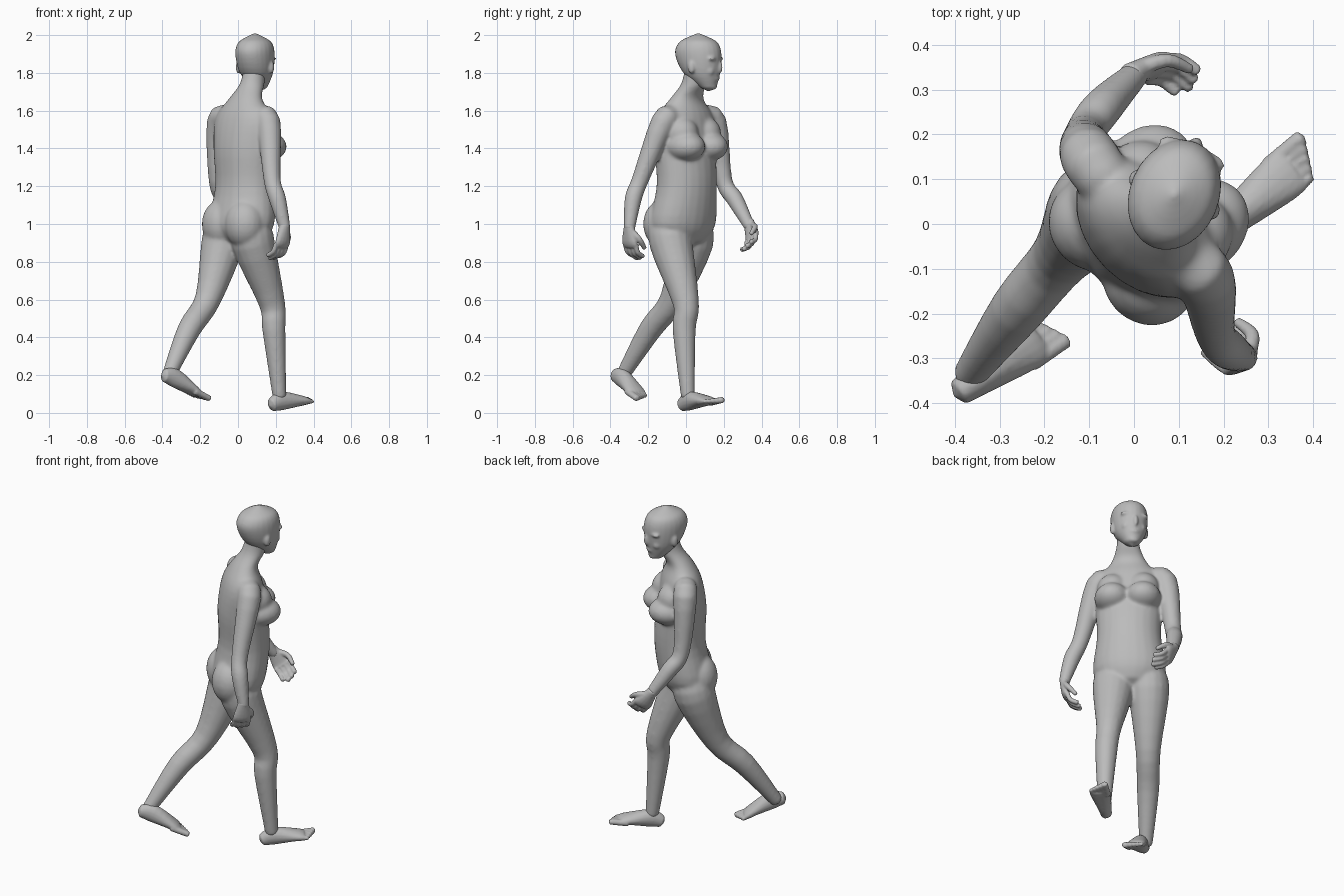
import bpy, bmesh, math
from mathutils import Vector, Matrix

old = bpy.data.objects.get("Cube")
if old:
    bpy.data.objects.remove(old)

skin = bpy.data.materials.new("plain_grey")
GREY = (.5, .5, .5, 1)
skin.diffuse_color = GREY
skin.use_nodes = True
skin.node_tree.nodes["Principled BSDF"].inputs["Base Color"].default_value = GREY

bm = bmesh.new()
UP = Vector((0, 0, 1))
TURN = Matrix.Rotation(math.radians(45), 4, 'Z')       # the walk heads diagonally
FORWARD = TURN @ Vector((1, 0, 0))
LEFT = TURN @ Vector((0, 1, 0))
SIDES = (-1, 1)


def spline(rows, steps=4):
    """Smooth curve through all the numbers of the given rows."""
    padded = [rows[0], *rows, rows[-1]]
    result = []
    for before, start, end, after in zip(padded, padded[1:], padded[2:], padded[3:]):
        for step in range(steps):
            t = step / steps
            ease = t * t * (3 - 2 * t)
            leave, arrive = t * (1 - t) ** 2 / 2, t * t * (t - 1) / 2
            result.append([p + (q - p) * ease + (q - o) * leave + (r - p) * arrive
                           for o, p, q, r in zip(before, start, end, after)])
    return result + [rows[-1]]


def tube(rings, front, sides=16, level=False):
    """Loft ellipses (centre, half width, half depth) along a smooth path, with rounded ends."""
    rows = spline([(*centre, width, depth) for centre, width, depth in rings])
    points = [Vector(row[:3]) for row in rows]
    loops, axes = [], []
    for i, (*_, width, depth) in enumerate(rows):
        axis = (points[min(i + 1, len(points) - 1)] - points[max(i - 1, 0)]).normalized()
        if level:
            axis = UP
        ahead = (front - axis * front.dot(axis)).normalized()
        across = axis.cross(ahead)
        angles = [k * math.tau / sides for k in range(sides)]
        axes.append(axis)
        loops.append([bm.verts.new(points[i] + across * width * math.cos(angle)
                                   + ahead * depth * math.sin(angle)) for angle in angles])
    for low, high in zip(loops, loops[1:]):
        for k in range(sides):
            bm.faces.new((low[k - 1], low[k], high[k], high[k - 1]))
    for end, sign in ((0, -1), (-1, 1)):
        tip = bm.verts.new(points[end] + axes[end] * sign * min(rows[end][3:]) / 2)
        for k in range(sides):
            bm.faces.new((loops[end][k - 1], loops[end][k], tip))


def limb(path, radii):
    tube([(point, radius, radius) for point, radius in zip(path, radii)], FORWARD)


def blob(frame, centre, size):
    """Ellipsoid in a local frame."""
    place = frame @ Matrix.Translation(centre) @ Matrix.Diagonal((*size, 1))
    bmesh.ops.create_uvsphere(bm, u_segments=20, v_segments=12, radius=1, matrix=place)


def finish(name, voxel, rounds):
    """Fuse what has been built so far into one soft skin, then start afresh."""
    bmesh.ops.recalc_face_normals(bm, faces=bm.faces)
    mesh = bpy.data.meshes.new(name)
    bm.to_mesh(mesh)
    bm.clear()
    mesh.materials.append(skin)
    part = bpy.data.objects.new(name, mesh)
    bpy.context.collection.objects.link(part)
    fuse = part.modifiers.new("fuse", 'REMESH')
    fuse.mode = 'VOXEL'
    fuse.voxel_size = voxel
    fuse.use_smooth_shade = True
    soften = part.modifiers.new("soften", 'SMOOTH')
    soften.factor = .5
    soften.iterations = rounds


# Torso and neck: forward, height, half width, half depth
trunk = Matrix.Translation(LEFT * -.025) @ TURN
torso = [(0, .91, .13, .1), (0, 1, .2, .145), (.03, 1.2, .177, .14), (.02, 1.4, .185, .135),
         (.02, 1.56, .185, .11), (.03, 1.66, .105, .073), (.08, 1.74, .065, .067), (.1, 1.82, .06, .06)]
tube([(trunk @ Vector((ahead, 0, height)), width, depth) for ahead, height, width, depth in torso],
     FORWARD, 24, level=True)
for side in SIDES:
    blob(trunk, (.1, side * .085, 1.41), (.12, .1, .08))         # bust
    blob(trunk, (.07, side * .085, 1.48), (.1, .09, .09))        # upper chest
    blob(trunk, (-.06, side * .085, 1), (.105, .11, .13))        # buttock

# Arms: inner shoulder, shoulder, elbow, forearm, wrist
ARM = (.06, .066, .046, .046, .03)
limb([(.1, -.07, 1.56), (.16, -.12, 1.54), (.18, -.24, 1.24), (.21, -.28, 1.13), (.25, -.3, .97)], ARM)
limb([(-.05, .08, 1.56), (-.1, .15, 1.54), (-.11, .2, 1.23), (-.07, .26, 1.13), (.01, .34, .98)], ARM)

# Legs: hip, thigh, knee, calf, ankle; the right one planted, the left one trailing
LEG = (.1, .115, .07, .062, .037)
limb([(.08, -.08, 1), (.08, -.08, .9), (.18, 0, .58), (.19, -.01, .44), (.22, .01, .08)], LEG)
limb([(-.06, .02, 1), (-.08, .03, .9), (-.16, -.07, .6), (-.26, -.19, .44), (-.37, -.34, .19)], LEG)
finish("body", .0075, 20)

# Head, looking a little to the left of the walk
head = Matrix.Translation((.09, .065, 0)) @ Matrix.Rotation(math.radians(67), 4, 'Z')
gaze = head.to_3x3() @ Vector((1, 0, 0))
skull = [(.06, 1.72, .04, .04), (.02, 1.8, .086, .1), (0, 1.9, .1, .127), (0, 1.96, .086, .106),
         (0, 1.99, .045, .055)]
tube([(head @ Vector((ahead, 0, height)), width, depth) for ahead, height, width, depth in skull],
     gaze, 24, level=True)
blob(head, (.12, 0, 1.83), (.02, .015, .035))                    # nose
blob(head, (.1, 0, 1.77), (.02, .03, .014))                      # lips
blob(head, (.085, 0, 1.73), (.02, .03, .02))                     # chin
for side in SIDES:
    blob(head, (.1, side * .04, 1.875), (.02, .04, .014))        # brow
    blob(head, (0, side * .095, 1.83), (.02, .014, .035))        # ear
    blob(head, (.08, side * .04, 1.81), (.03, .03, .03))         # cheek
finish("head", .0065, 8)


def hand(wrist, along, palm, side):
    """Palm, four curled fingers and a thumb."""
    reach = Vector(along).normalized()
    inward = (palm - reach * palm.dot(reach)).normalized()
    thumbward = reach.cross(inward) * side

    def at(out, over, curl):
        return Vector(wrist) + reach * out + thumbward * over + inward * curl

    tube([(at(-.02, 0, 0), .028, .028), (at(.07, 0, 0), .05, .022), (at(.1, 0, .01), .05, .017)], inward)
    for finger, length in enumerate((.065, .08, .075, .065)):
        over = (finger - 1.5) * .026
        bends = [math.radians(angle) for angle in (0, 40, 80)]
        tube([(at(.09 + length * math.sin(bend), over, .01 + length * (1 - math.cos(bend))), .0135, .0135)
              for bend in bends], thumbward, 8)
    tube([(at(.02, .02, 0), .018, .018), (at(.06, .055, .02), .016, .016), (at(.11, .055, .06), .012, .012)],
         inward, 8)


hand((.245, -.3, .98), (-.1, 0, -1), LEFT, 1)
hand((0, .335, 1), (.5, .2, -.8), -LEFT, -1)
finish("hands", .005, 3)


def foot(heel, along, side):
    """Heel-to-ball loft with five toes, big toe on the inner side."""
    ahead = Vector(along).normalized()
    inner = UP.cross(ahead).normalized() * side
    upward = (UP - ahead * ahead.z).normalized()

    def at(out, over, rise):
        return Vector(heel) + ahead * out + inner * over + upward * rise

    tube([(at(.01, 0, .04), .03, .035), (at(.08, 0, .05), .04, .05), (at(.2, 0, .03), .056, .03),
          (at(.24, 0, .02), .055, .02)], upward)
    for toe in range(5):
        over, radius = .04 - toe * .02, .019 - toe * .0015
        tube([(at(.2, over, .02), radius, radius), (at(.3 - toe * .01, over, .016), radius, radius * .9)],
             upward, 8)


foot((.175, -.025, 0), (.6, .5, .14), 1)
foot((-.41, -.39, .165), (.6, .42, -.27), -1)
finish("feet", .0055, 4)
